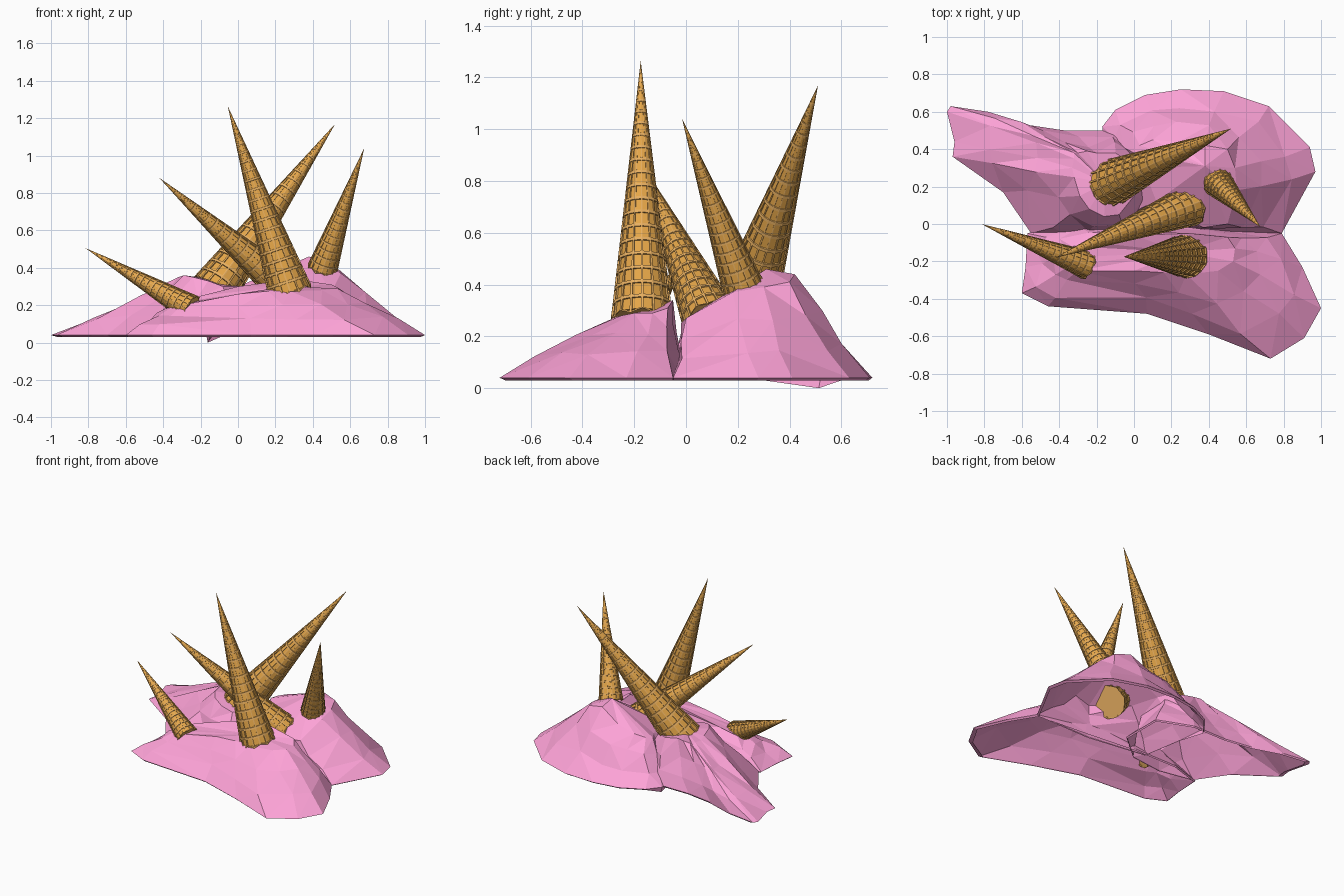
import bpy, bmesh, random
from math import sin, cos, pi
from mathutils import Vector

if "Cube" in bpy.data.objects:
    bpy.data.objects.remove(bpy.data.objects["Cube"])

random.seed(4)

def material(name, col):
    m = bpy.data.materials.new(name)
    m.diffuse_color = (*col, 1)
    m.use_nodes = True
    m.node_tree.nodes["Principled BSDF"].inputs["Base Color"].default_value = m.diffuse_color
    return m

PINK = material("pink_cream", (1.0, 0.37, 0.69))
CELL = material("waffle_cell", (0.78, 0.38, 0.065))
RIB = material("waffle_rib", (0.80, 0.43, 0.12))

def add_object(name, mesh):
    ob = bpy.data.objects.new(name, mesh)
    bpy.context.collection.objects.link(ob)
    return ob

# Waffle cone of unit length: flat raised ribs around sunken cells
def waffle_mesh(sides=16, rows=20, radius=0.114):
    bm = bmesh.new()
    rings = []
    for i in range(rows):
        z = 0.985 * (1 - (1 - i / rows) ** 1.2)
        r = radius * (1 - z)
        rings.append([bm.verts.new((r * cos(2 * pi * j / sides), r * sin(2 * pi * j / sides),
                                    z + (0.008 * (-1) ** j if i == 0 else 0)))
                      for j in range(sides)])
    tip = bm.verts.new((0, 0, 1))
    for i in range(rows - 1):
        for j in range(sides):
            k = (j + 1) % sides
            loop = [rings[i][j], rings[i][k], rings[i + 1][k], rings[i + 1][j]]
            corners = [v.co.copy() for v in loop]
            mid = sum(corners, Vector()) / 4
            for inset, depth in ((0.2, 0), (0.24, 0.06)):
                sink = Vector((mid.x, mid.y, 0)) * depth
                inner = [bm.verts.new(c.lerp(mid, inset) - sink) for c in corners]
                for a in range(4):
                    b = (a + 1) % 4
                    bm.faces.new((loop[a], loop[b], inner[b], inner[a])).material_index = 1
                loop = inner
            bm.faces.new(loop).material_index = 0
    for j in range(sides):
        bm.faces.new((rings[-1][j], rings[-1][(j + 1) % sides], tip)).material_index = 1
    bm.faces.new(rings[0][::-1]).material_index = 1
    me = bpy.data.meshes.new("waffle_cone")
    bm.to_mesh(me)
    bm.free()
    me.materials.append(CELL)
    me.materials.append(RIB)
    return me

# Cones: name, base centre, tip
cone = waffle_mesh()
for name, base, tip in [
    ("cone_front", (0.28, -0.17, 0.265), (-0.055, -0.175, 1.265)),
    ("cone_back", (-0.135, 0.215, 0.27), (0.52, 0.51, 1.17)),
    ("cone_middle", (0.30, 0.10, 0.25), (-0.42, -0.18, 0.88)),
    ("cone_left_small", (-0.25, -0.22, 0.18), (-0.815, 0.0, 0.505)),
    ("cone_right_small", (0.45, 0.22, 0.39), (0.675, -0.015, 1.04)),
]:
    ob = add_object(name, cone)
    axis = Vector(tip) - Vector(base)
    ob.location = base
    ob.scale = (axis.length,) * 3
    ob.rotation_mode = 'QUATERNION'
    ob.rotation_quaternion = axis.to_track_quat('Z', 'Y')

# Melted lump: faceted skin from a rim outline up to a crest, open below with a lip
# rows are (rim x, rim y, crest x, crest y, crest z)
def lump(name, rows, peak, power, dip=None):
    bm = bmesh.new()
    n = len(rows)
    rings = []
    for t in (-1, 0, 0.33, 0.68, 1):
        ring = []
        for i, (x, y, cx, cy, cz) in enumerate(rows):
            rim, top = Vector((x, y, 0.04)), Vector((cx, cy, cz))
            if t < 0:
                p = rim.lerp(top, 0.05)
                p.z = 0.0 if i == dip else 0.03
            else:
                p = rim.lerp(top, t)
                p.z = rim.z + (cz - rim.z) * t ** power
                if 0 < t < 1:
                    p += Vector([random.uniform(-1, 1) * s for s in (0.02, 0.02, 0.012)])
            ring.append(bm.verts.new(p))
        rings.append(ring)
    for lo, hi in zip(rings, rings[1:]):
        for i in range(n):
            k = (i + 1) % n
            bm.faces.new((lo[i], lo[k], hi[k], hi[i]))
    top = bm.verts.new(peak)
    for i in range(n):
        bm.faces.new((rings[-1][i], rings[-1][(i + 1) % n], top))
    bmesh.ops.triangulate(bm, faces=[f for f in bm.faces if len(f.verts) > 3])
    bmesh.ops.recalc_face_normals(bm, faces=bm.faces[:])
    bm.normal_update()
    if top.normal.z < 0:
        bmesh.ops.reverse_faces(bm, faces=bm.faces[:])
    me = bpy.data.meshes.new(name)
    bm.to_mesh(me)
    bm.free()
    me.materials.append(PINK)
    add_object(name, me)

lump("front_lump", [
    (-0.60, -0.37, -0.34, -0.22, 0.20), (-0.46, -0.44, -0.30, -0.25, 0.20),
    (0.07, -0.48, 0.00, -0.25, 0.26), (0.40, -0.59, 0.16, -0.26, 0.275),
    (0.73, -0.72, 0.28, -0.27, 0.275), (0.91, -0.61, 0.45, -0.25, 0.28),
    (1.00, -0.45, 0.53, -0.20, 0.29), (0.90, -0.23, 0.54, -0.13, 0.29),
    (0.79, -0.05, 0.50, -0.07, 0.31), (0.40, -0.02, 0.30, -0.05, 0.34),
    (0.00, 0.02, 0.00, -0.06, 0.30), (-0.35, 0.02, -0.20, -0.10, 0.25),
    (-0.57, -0.05, -0.33, -0.12, 0.21), (-0.58, -0.23, -0.35, -0.18, 0.20),
], (0.25, -0.15, 0.30), 0.88)

lump("back_right_lump", [
    (0.79, -0.05, 0.50, 0.00, 0.27), (0.97, 0.28, 0.55, 0.18, 0.37),
    (0.94, 0.41, 0.54, 0.30, 0.39), (0.72, 0.63, 0.50, 0.40, 0.41),
    (0.48, 0.71, 0.38, 0.42, 0.44), (0.25, 0.72, 0.24, 0.44, 0.36),
    (0.06, 0.69, 0.10, 0.45, 0.33), (-0.10, 0.61, 0.03, 0.42, 0.31),
    (-0.17, 0.52, 0.00, 0.38, 0.30), (-0.15, 0.30, 0.05, 0.30, 0.29),
    (-0.10, 0.00, 0.12, 0.12, 0.28), (0.35, -0.06, 0.37, -0.02, 0.25),
], (0.38, 0.31, 0.46), 1.05, dip=8)

lump("back_left_lump", [
    (-1.00, 0.60, -0.32, 0.35, 0.34), (-0.98, 0.63, -0.32, 0.38, 0.33),
    (-0.78, 0.60, -0.30, 0.38, 0.34), (-0.57, 0.53, -0.25, 0.39, 0.35),
    (-0.37, 0.50, -0.20, 0.38, 0.35), (-0.10, 0.50, -0.10, 0.38, 0.33),
    (0.15, 0.40, 0.00, 0.32, 0.31), (0.15, 0.10, 0.00, 0.15, 0.30),
    (-0.05, -0.07, -0.08, 0.05, 0.30), (-0.30, -0.10, -0.16, 0.04, 0.33),
    (-0.55, -0.05, -0.24, 0.08, 0.35), (-0.70, 0.17, -0.29, 0.15, 0.36),
    (-0.97, 0.36, -0.32, 0.25, 0.35), (-0.96, 0.44, -0.33, 0.30, 0.34),
], (-0.15, 0.22, 0.34), 1.05)
